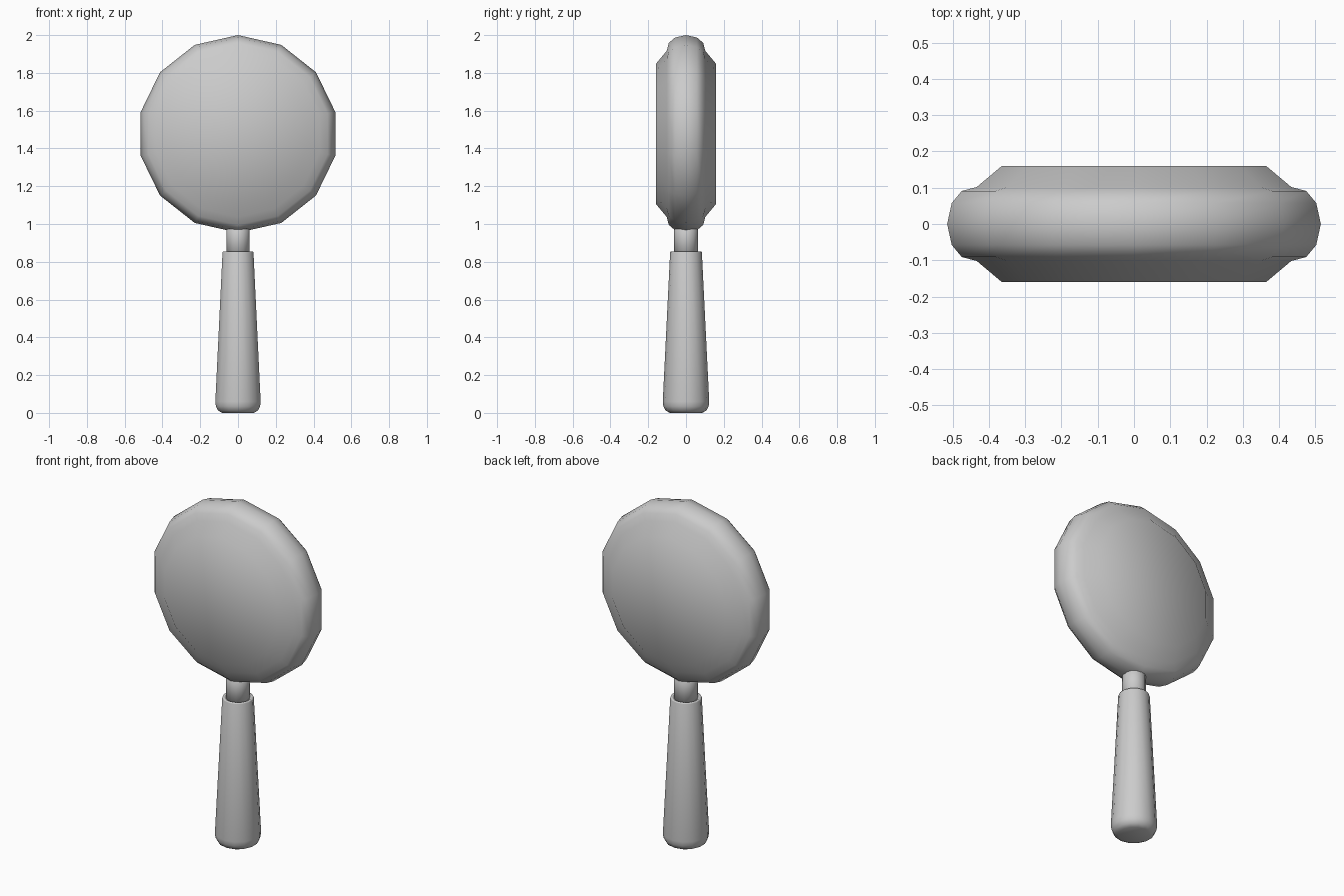
import bpy, bmesh, math
from mathutils import Matrix

cube = bpy.data.objects.get("Cube")
if cube:
    bpy.data.objects.remove(cube, do_unlink=True)

SIDES = 14

grey = bpy.data.materials.new("plain grey")
grey.use_nodes = True
COLOUR = (0.6, 0.6, 0.6, 1)
grey.diffuse_color = COLOUR
grey.node_tree.nodes["Principled BSDF"].inputs["Base Color"].default_value = COLOUR


def lathe(name, profile, matrix=Matrix()):
    """Spin (radius, height) points around z, cap both ends, then place."""
    bm = bmesh.new()
    rings = []
    for r, h in profile:
        ring = []
        for i in range(SIDES):
            a = math.tau * i / SIDES
            ring.append(bm.verts.new((r * math.sin(a), r * math.cos(a), h)))
        rings.append(ring)
    for low, high in zip(rings, rings[1:]):
        for i in range(SIDES):
            j = (i + 1) % SIDES
            bm.faces.new((low[i], low[j], high[j], high[i]))
    bm.faces.new(rings[0])
    bm.faces.new(rings[-1])
    bm.transform(matrix)
    bmesh.ops.recalc_face_normals(bm, faces=bm.faces)
    for f in bm.faces:
        f.smooth = True
    mesh = bpy.data.meshes.new(name)
    bm.to_mesh(mesh)
    bm.free()
    mesh.materials.append(grey)
    obj = bpy.data.objects.new(name, mesh)
    bpy.context.collection.objects.link(obj)
    return obj


# Round head: rounded rim and raised flat faces, mirrored front to back
half = [(0.37, 0.16), (0.44, 0.102), (0.482, 0.091), (0.51, 0.058)]
profile = half + [(0.523, 0)] + [(r, -y) for r, y in reversed(half)]
place = (Matrix.Translation((0, 0, 1.477)) @ Matrix.Diagonal((1.01, 1, 1, 1))
         @ Matrix.Rotation(math.pi / 2, 4, "X"))
lathe("head", profile, place)

# Neck joining head and handle
lathe("neck", [(0.063, 0.8), (0.063, 1.05)])

# Tapered handle with a rounded butt and a slightly rounded lip
lathe("handle", [(0.085, 0), (0.108, 0.012), (0.12, 0.035), (0.123, 0.06),
                 (0.084, 0.85), (0.082, 0.855), (0.072, 0.855), (0.066, 0.85)])
